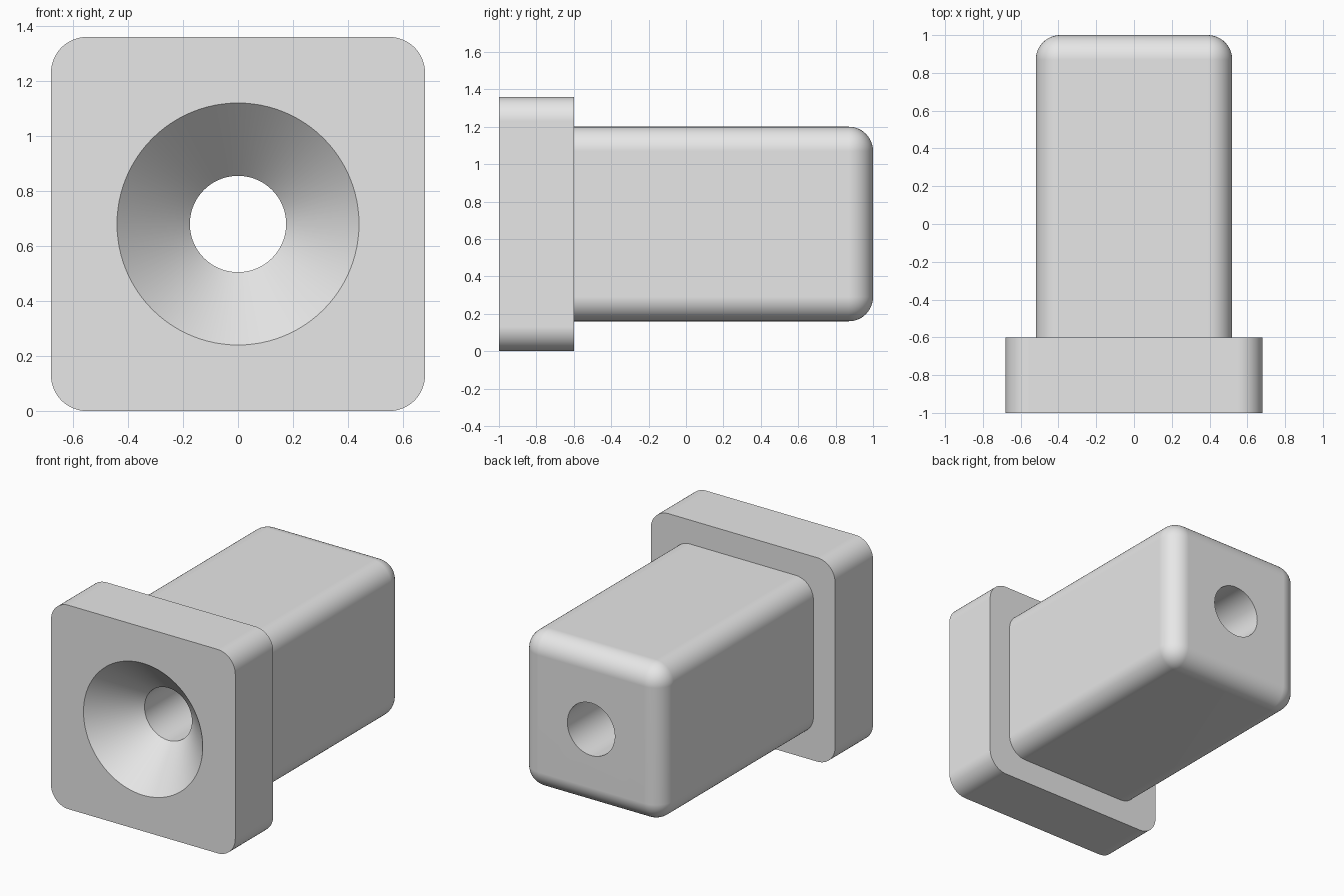
import bpy, bmesh, math
from mathutils import Matrix

if "Cube" in bpy.data.objects:
    bpy.data.objects.remove(bpy.data.objects["Cube"])

CZ = 0.68       # height of the hole axis
FILLET = 0.13   # corner radius of flange and body

grey = bpy.data.materials.new("light grey")
grey.diffuse_color = (0.8, 0.8, 0.8, 1)
grey.use_nodes = True
grey.node_tree.nodes["Principled BSDF"].inputs["Base Color"].default_value = grey.diffuse_color


def make_object(name, bm):
    bmesh.ops.recalc_face_normals(bm, faces=bm.faces)
    mesh = bpy.data.meshes.new(name)
    bm.to_mesh(mesh)
    bm.free()
    mesh.materials.append(grey)
    obj = bpy.data.objects.new(name, mesh)
    bpy.context.collection.objects.link(obj)
    return obj


def rounded_block(name, half, y0, y1, round_back):
    """Square bar along y with rounded long edges, optionally a rounded back end."""
    bm = bmesh.new()
    bmesh.ops.create_cube(bm, size=1, matrix=Matrix.Translation((0, (y0 + y1) / 2, CZ))
                          @ Matrix.Diagonal((2 * half, y1 - y0, 2 * half, 1)))
    edges = []
    for e in bm.edges:
        a, b = (v.co.y for v in e.verts)
        along_y = abs(a - b) > 1e-4
        at_back = min(a, b) > y1 - 1e-4
        if along_y or (round_back and at_back):
            edges.append(e)
    bmesh.ops.bevel(bm, geom=edges, offset=FILLET, offset_type='OFFSET',
                    segments=12, profile=0.5, affect='EDGES')
    return make_object(name, bm)


def lathe(name, profile, steps=96):
    """Closed solid turned around the hole axis from (y, radius) points."""
    bm = bmesh.new()
    rings = []
    for y, r in profile:
        rings.append([bm.verts.new((r * math.cos(2 * math.pi * i / steps), y,
                                    CZ + r * math.sin(2 * math.pi * i / steps)))
                      for i in range(steps)])
    for a, b in zip(rings, rings[1:]):
        for i in range(steps):
            j = (i + 1) % steps
            bm.faces.new((a[i], a[j], b[j], b[i]))
    bm.faces.new(rings[0])
    bm.faces.new(rings[-1])
    return make_object(name, bm)


def boolean(target, tool, operation):
    mod = target.modifiers.new(operation.lower(), 'BOOLEAN')
    mod.operation = operation
    mod.solver = 'EXACT'
    mod.object = tool
    bpy.context.view_layer.objects.active = target
    bpy.ops.object.modifier_apply(modifier=mod.name)
    bpy.data.objects.remove(tool)


# Flange with the long rounded body joined behind it
plug = rounded_block("flanged_plug", 0.68, -1.0, -0.6, False)
body = rounded_block("body", 0.52, -0.8, 1.0, True)
boolean(plug, body, 'UNION')

# Through hole with a 90 degree countersink at the front
hole = lathe("countersunk_hole", [(-1.1, 0.54), (-0.735, 0.175), (1.1, 0.175)])
boolean(plug, hole, 'DIFFERENCE')

# Smooth fillets, crisp rims and flat faces
bpy.ops.object.select_all(action='DESELECT')
plug.select_set(True)
bpy.context.view_layer.objects.active = plug
bpy.ops.object.shade_smooth_by_angle(angle=math.radians(30))
normals = plug.modifiers.new("flat face normals", 'WEIGHTED_NORMAL')
normals.keep_sharp = True
